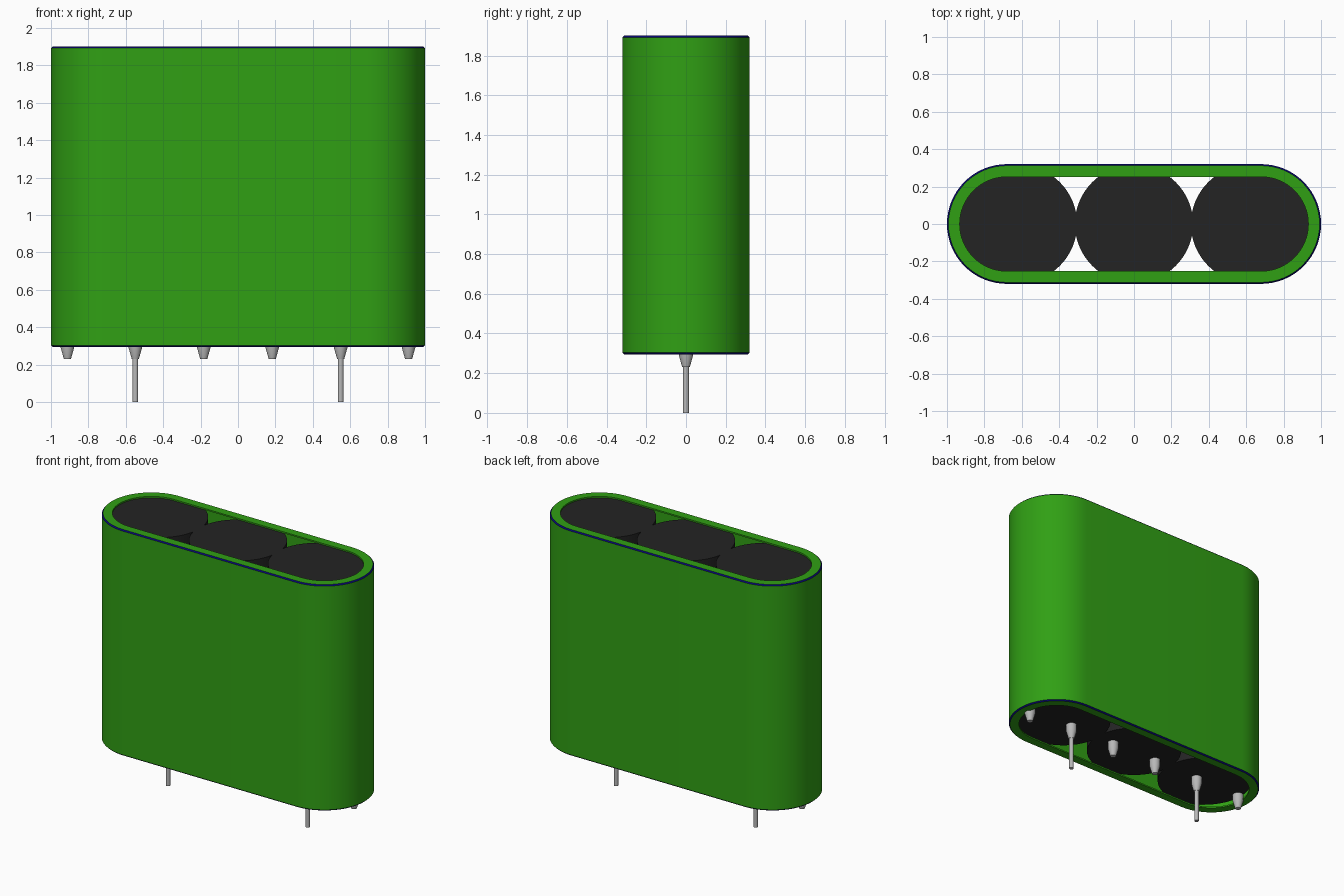
import bpy, bmesh, math

cube = bpy.data.objects.get("Cube")
if cube:
    bpy.data.objects.remove(cube, do_unlink=True)


def material(name, rgb):
    m = bpy.data.materials.new(name)
    m.use_nodes = True
    col = (*rgb, 1.0)
    m.diffuse_color = col
    m.node_tree.nodes["Principled BSDF"].inputs["Base Color"].default_value = col
    return m


green = material("green_wrap", (0.03, 0.35, 0.007))
navy = material("navy_edge", (0.002, 0.002, 0.18))
black = material("black_cell", (0.017, 0.017, 0.017))
metal = material("grey_metal", (0.48, 0.48, 0.48))


def finish(name, bm, mats, loc=(0, 0, 0)):
    bmesh.ops.recalc_face_normals(bm, faces=bm.faces)
    me = bpy.data.meshes.new(name)
    bm.to_mesh(me)
    bm.free()
    for m in mats:
        me.materials.append(m)
    ob = bpy.data.objects.new(name, me)
    ob.location = loc
    bpy.context.collection.objects.link(ob)
    bpy.ops.object.select_all(action='DESELECT')
    ob.select_set(True)
    bpy.context.view_layer.objects.active = ob
    bpy.ops.object.shade_smooth_by_angle(angle=math.radians(30))
    return ob


def loft(bm, profile, half=0.0, segs=32, closed=False):
    """Sweep (radius, z) points round a circle, or a stadium if half > 0."""
    rings = []
    for r, z in profile:
        ring = []
        for side in ((1, -1) if half else (1,)):
            count = segs + 1 if half else segs
            for i in range(count):
                a = i * (math.pi if half else math.tau) / segs
                ring.append(bm.verts.new((side * (half + r * math.sin(a)) if half else r * math.sin(a),
                                          side * r * math.cos(a), z)))
        rings.append(ring)
    n = len(rings[0])
    bands = []
    for k in range(len(rings) if closed else len(rings) - 1):
        a, b = rings[k], rings[(k + 1) % len(rings)]
        bands.append([bm.faces.new((a[i], a[(i + 1) % n], b[(i + 1) % n], b[i])) for i in range(n)])
    if not closed:
        bm.faces.new(rings[0])
        bm.faces.new(rings[-1])
    return bands


# Thin wrap with inward lips and dark chamfered rims
BOTTOM, TOP, EDGE, LIP = 0.295, 1.90, 0.008, 0.01
bm = bmesh.new()
bands = loft(bm, [(0.312, BOTTOM + LIP), (0.252, BOTTOM + LIP), (0.252, BOTTOM),
                  (0.32 - EDGE, BOTTOM), (0.32, BOTTOM + EDGE),
                  (0.32, TOP - EDGE), (0.32 - EDGE, TOP),
                  (0.252, TOP), (0.252, TOP - LIP), (0.312, TOP - LIP)],
             half=0.68, closed=True)
for band in (bands[3], bands[5]):
    for f in band:
        f.material_index = 1
finish("wrap", bm, [green, navy])

# Three round cells side by side
for label, x in (("right", -0.62), ("middle", 0.0), ("left", 0.62)):
    bm = bmesh.new()
    loft(bm, [(0.316, 0.335), (0.316, 1.888)], segs=64)
    finish(label + "_cell", bm, [black], (x, 0, 0))

# Terminals: a tapered foot at each, with long pins on two of them
for side, s in (("left", 1), ("right", -1)):
    for label, x in (("inner", 0.183), ("middle", 0.549), ("outer", 0.912)):
        profile = [(0.036, 0.34), (0.036, 0.29), (0.019, 0.23)]
        if label == "middle":
            profile += [(0.015, 0.23), (0.015, 0.0)]
        bm = bmesh.new()
        loft(bm, profile, segs=24)
        finish(f"{side}_{label}_terminal", bm, [metal], (s * x, 0, 0))
